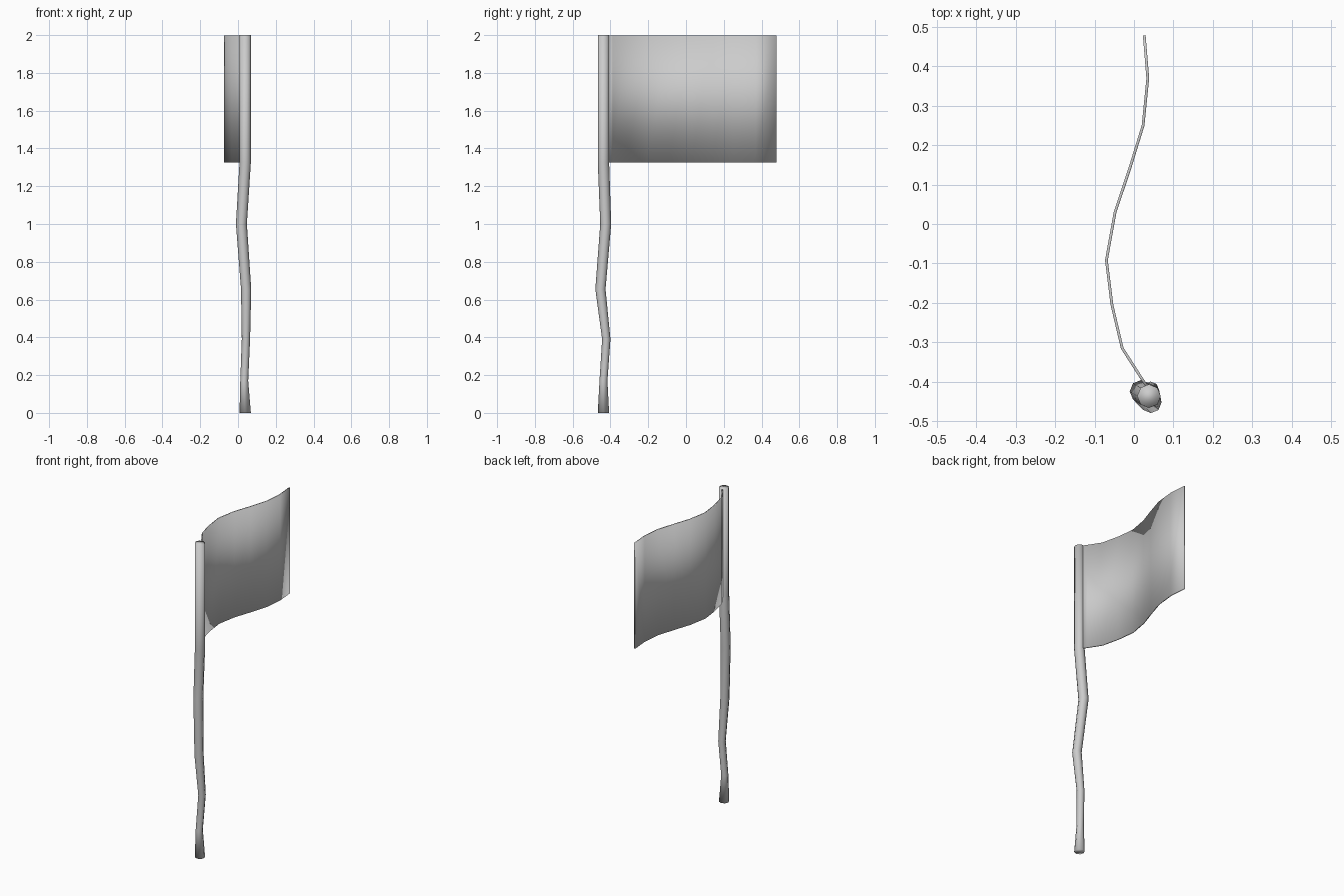
import bpy, bmesh, math

if "Cube" in bpy.data.objects:
    bpy.data.objects.remove(bpy.data.objects["Cube"])

grey = bpy.data.materials.new("plain grey")
grey.diffuse_color = (0.6, 0.6, 0.6, 1)
grey.use_nodes = True
grey.node_tree.nodes["Principled BSDF"].inputs["Base Color"].default_value = grey.diffuse_color


def finish(bm, name):
    bmesh.ops.recalc_face_normals(bm, faces=bm.faces)
    for f in bm.faces:
        f.smooth = True
    mesh = bpy.data.meshes.new(name)
    bm.to_mesh(mesh)
    bm.free()
    mesh.materials.append(grey)
    obj = bpy.data.objects.new(name, mesh)
    bpy.context.collection.objects.link(obj)
    return obj


# Crooked pole: octagonal rings given as (z, x, y, radius)
SIDES = 8
rings = [(0.0, 0.038, -0.437, 0.030), (0.17, 0.033, -0.437, 0.021),
         (0.39, 0.042, -0.422, 0.022), (0.655, 0.043, -0.453, 0.027),
         (1.0, 0.018, -0.425, 0.029), (1.325, 0.038, -0.437, 0.030),
         (2.0, 0.038, -0.437, 0.030)]
bm = bmesh.new()
loops = []
for z, x, y, r in rings:
    loops.append([bm.verts.new((x + r * math.cos(math.tau * i / SIDES),
                                y + r * math.sin(math.tau * i / SIDES), z))
                  for i in range(SIDES)])
for a, b in zip(loops, loops[1:]):
    for i in range(SIDES):
        j = (i + 1) % SIDES
        bm.faces.new((a[i], a[j], b[j], b[i]))
bm.faces.new(loops[0][::-1])
bm.faces.new(loops[-1])
finish(bm, "pole")

# Waving cloth: a plan-view wave raised into a thin upright sheet
wave = [(0.035, -0.415), (0.018, -0.39), (-0.03, -0.315), (-0.056, -0.205),
        (-0.070, -0.092), (-0.048, 0.03), (-0.011, 0.14), (0.023, 0.25),
        (0.035, 0.37), (0.026, 0.479)]
bm = bmesh.new()
columns = [[bm.verts.new((x, y, z)) for z in (1.325, 1.998)] for x, y in wave]
for a, b in zip(columns, columns[1:]):
    bm.faces.new((a[0], b[0], b[1], a[1]))
flag = finish(bm, "flag_cloth")
solid = flag.modifiers.new("thickness", 'SOLIDIFY')
solid.thickness = 0.007
solid.offset = 0
